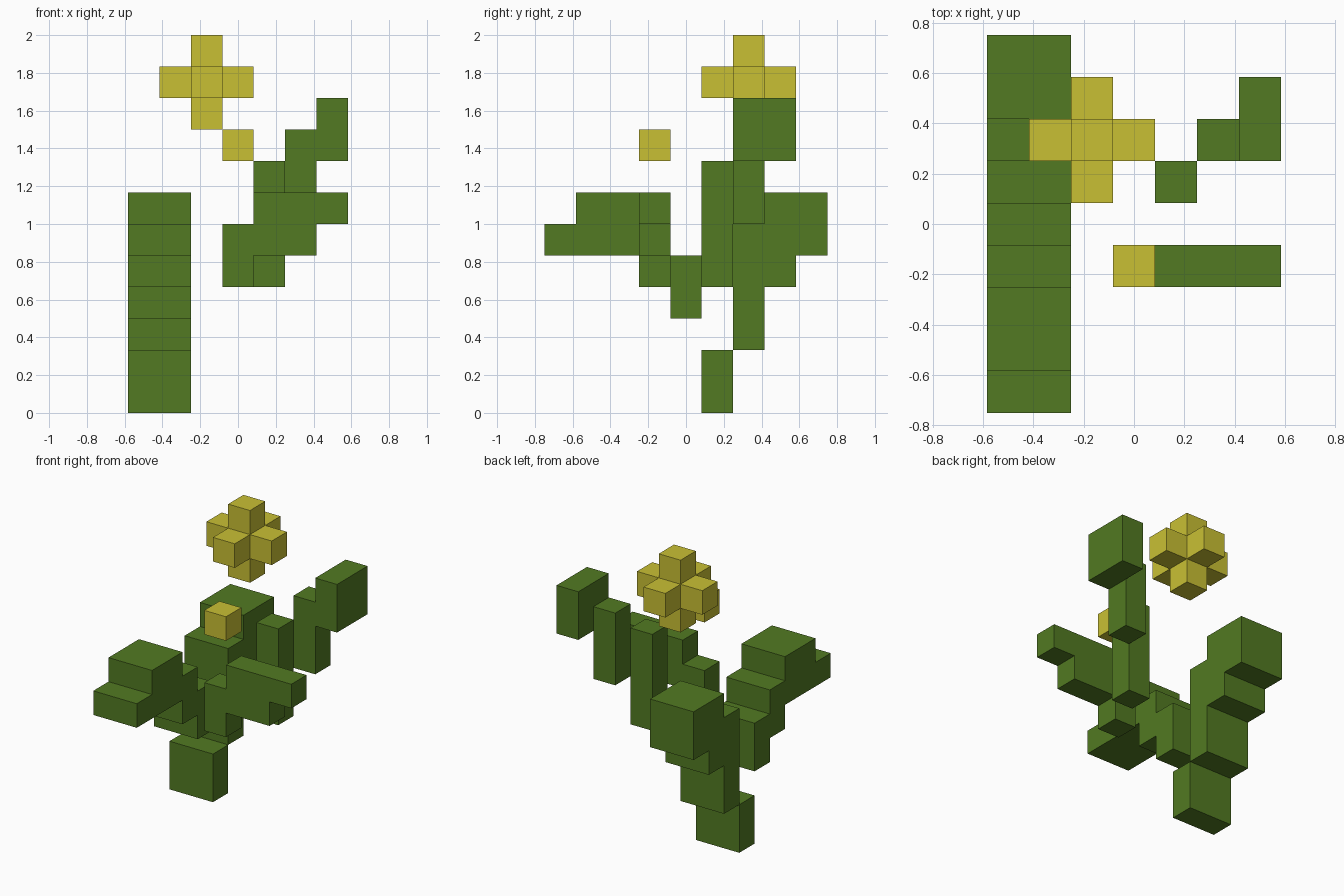
import bpy, bmesh
from mathutils import Vector

if "Cube" in bpy.data.objects:
    bpy.data.objects.remove(bpy.data.objects["Cube"])

UNIT = 1 / 6                       # one block
ORIGIN = Vector((-3.5, -4.5, 0))   # corner of the block grid, in blocks


def material(name, rgb):
    m = bpy.data.materials.new(name)
    m.diffuse_color = (*rgb, 1)
    m.use_nodes = True
    m.node_tree.nodes["Principled BSDF"].inputs["Base Color"].default_value = m.diffuse_color
    return m


green = material("cactus green", (0.084, 0.195, 0.016))
yellow = material("flower yellow", (0.584, 0.527, 0.034))

# The four corners of a block's face on each axis side
SIDES = {
    (1, 0, 0): ((1, 0, 0), (1, 1, 0), (1, 1, 1), (1, 0, 1)),
    (-1, 0, 0): ((0, 0, 0), (0, 0, 1), (0, 1, 1), (0, 1, 0)),
    (0, 1, 0): ((0, 1, 0), (0, 1, 1), (1, 1, 1), (1, 1, 0)),
    (0, -1, 0): ((0, 0, 0), (1, 0, 0), (1, 0, 1), (0, 0, 1)),
    (0, 0, 1): ((0, 0, 1), (1, 0, 1), (1, 1, 1), (0, 1, 1)),
    (0, 0, -1): ((0, 0, 0), (0, 1, 0), (1, 1, 0), (1, 0, 0)),
}


def blocks(name, mat, *boxes):
    """Join boxes (x0, x1, y0, y1, z0, z1 in blocks) into one outer shell."""
    cells = {(x, y, z) for x0, x1, y0, y1, z0, z1 in boxes
             for x in range(x0, x1) for y in range(y0, y1) for z in range(z0, z1)}
    bm = bmesh.new()
    for c in sorted(cells):
        for side, corners in SIDES.items():
            if tuple(a + b for a, b in zip(c, side)) not in cells:
                bm.faces.new([bm.verts.new((Vector(c) + Vector(k) + ORIGIN) * UNIT)
                              for k in corners])
    bmesh.ops.remove_doubles(bm, verts=bm.verts, dist=1e-4)
    bmesh.ops.dissolve_limit(bm, angle_limit=0.01, verts=bm.verts, edges=bm.edges)
    mesh = bpy.data.meshes.new(name)
    bm.to_mesh(mesh)
    bm.free()
    mesh.materials.append(mat)
    bpy.context.collection.objects.link(bpy.data.objects.new(name, mesh))


# Main stem, two blocks wide, stepping up and back
blocks("stem_base", green, (0, 2, 5, 6, 0, 2))
blocks("rear_arm", green, (0, 2, 6, 7, 2, 6), (0, 2, 7, 8, 4, 7), (0, 2, 8, 9, 5, 7))

# Front arm of the stem
blocks("front_arm_joint", green, (0, 2, 4, 5, 3, 5))
blocks("front_arm", green, (0, 2, 3, 4, 4, 6), (0, 2, 1, 3, 5, 7), (0, 2, 0, 1, 5, 6))

# Side branch at the front right
blocks("front_side_branch", green,
       (3, 4, 3, 4, 4, 6), (4, 6, 3, 4, 5, 7), (6, 7, 3, 4, 6, 7))

# Side branch at the back right, climbing in steps
blocks("rear_branch_lower", green, (4, 5, 5, 6, 4, 8))
blocks("rear_branch_middle", green, (5, 6, 6, 7, 6, 9))
blocks("rear_branch_tip", green, (6, 7, 6, 8, 8, 10))

# Flowers
blocks("large_flower", yellow,
       (1, 4, 6, 7, 10, 11), (2, 3, 5, 8, 10, 11), (2, 3, 6, 7, 9, 12))
blocks("small_flower", yellow, (3, 4, 3, 4, 8, 9))
